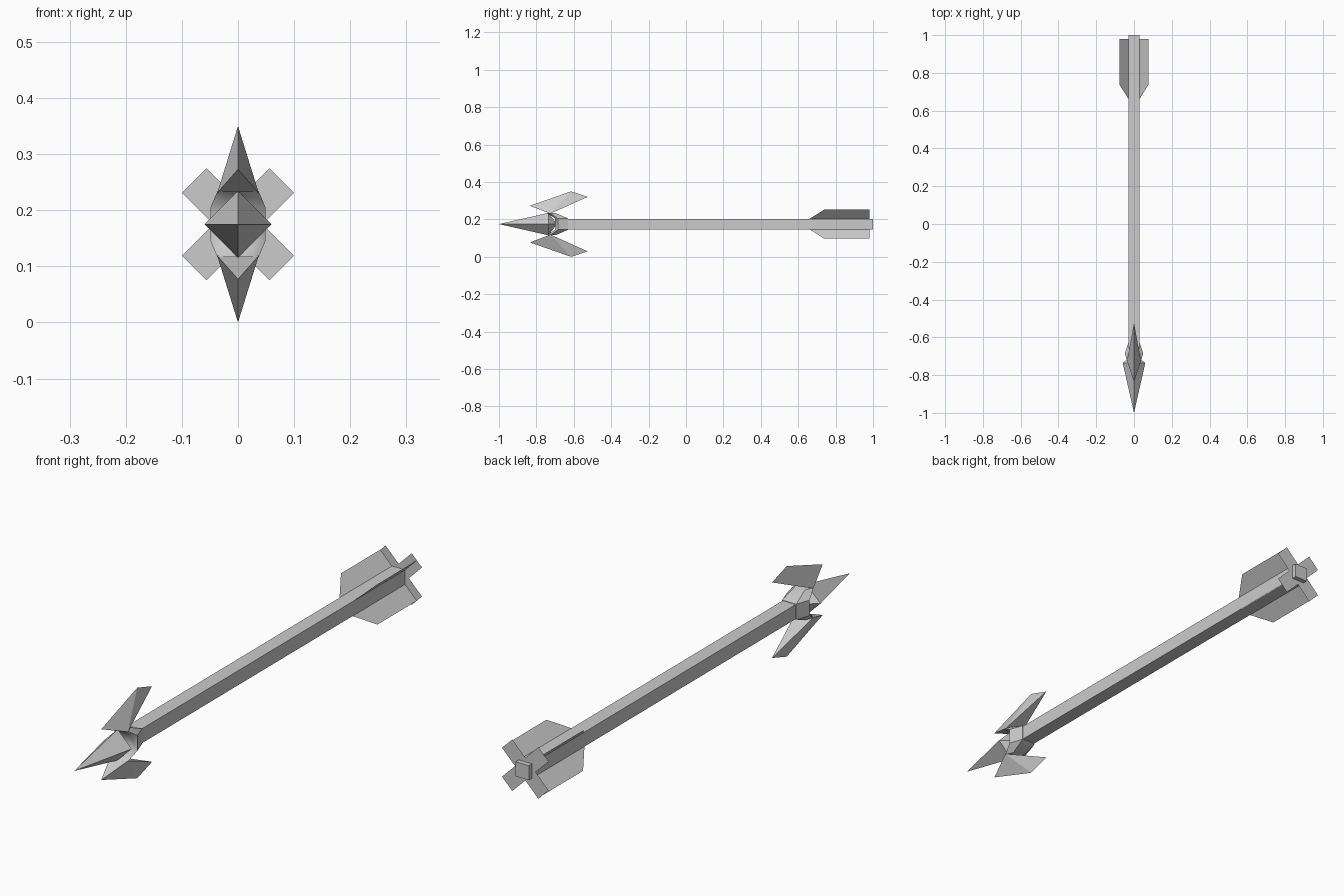
import bpy
import bmesh
import math

cube = bpy.data.objects.get("Cube")
if cube:
    bpy.data.objects.remove(cube, do_unlink=True)

AXIS = 0.175  # height of the shaft's centre line

grey = bpy.data.materials.new("plain_grey")
grey.use_nodes = True
grey.diffuse_color = (0.6, 0.6, 0.6, 1)
grey.node_tree.nodes["Principled BSDF"].inputs["Base Color"].default_value = (0.6, 0.6, 0.6, 1)


def make(name, points, faces, solid=True):
    """Build a mesh around the shaft's centre line."""
    bm = bmesh.new()
    verts = [bm.verts.new(p) for p in points]
    for face in faces:
        bm.faces.new([verts[i] for i in face])
    if solid:
        bmesh.ops.recalc_face_normals(bm, faces=bm.faces[:])
    mesh = bpy.data.meshes.new(name)
    bm.to_mesh(mesh)
    bm.free()
    mesh.materials.append(grey)
    obj = bpy.data.objects.new(name, mesh)
    obj.location.z = AXIS
    bpy.context.collection.objects.link(obj)
    return obj


def loft(name, rings):
    """Join rings of equal size and cap both ends."""
    n = len(rings[0])
    faces = [(r * n + i, r * n + (i + 1) % n, (r + 1) * n + (i + 1) % n, (r + 1) * n + i)
             for r in range(len(rings) - 1) for i in range(n)]
    faces += [tuple(range(n)), tuple(range((len(rings) - 1) * n, len(rings) * n))]
    return make(name, [p for ring in rings for p in ring], faces)


# Square shaft
h = 0.028
loft("shaft", [[(-h, y, -h), (h, y, -h), (h, y, h), (-h, y, h)] for y in (-0.66, 1.0)])

# Arrow tip: long four-sided point with a short back point
r = 0.06
corners = [(r, -0.735, 0), (0, -0.735, r), (-r, -0.735, 0), (0, -0.735, -r)]
make("arrow_tip", corners + [(0, -1, 0), (0, -0.69, 0)],
     [(i, (i + 1) % 4, end) for i in range(4) for end in (4, 5)])

# Barbs swept back above and below the tip
for name, s in (("upper_barb", 1), ("lower_barb", -1)):
    front, peak, rear = (0, -0.835, 0.098 * s), (0, -0.615, 0.175 * s), (0, -0.525, 0.146 * s)
    sides = [(0.037, -0.725, 0.056 * s), (-0.037, -0.725, 0.056 * s)]
    make(name, [front, peak, rear] + sides,
         [(0, 1, 3), (1, 2, 3), (0, 1, 4), (1, 2, 4), (0, 3, 4), (2, 3, 4)])

# Crescent collar carrying both barbs: height, rear y, middle y, front y, half widths
levels = [(0.058, -0.695, -0.725, -0.74, 0.022, 0.037),
          (0.03, -0.63, -0.685, -0.70, 0.03, 0.049)]
rings = []
for s, order in ((-1, levels), (1, levels[::-1])):
    for z, rear, mid, front, narrow, wide in order:
        rings.append([(narrow, rear, z * s), (wide, mid, z * s), (narrow, front, z * s),
                      (-narrow, front, z * s), (-wide, mid, z * s), (-narrow, rear, z * s)])
collar = loft("collar", rings)
bpy.ops.object.select_all(action="DESELECT")
collar.select_set(True)
bpy.context.view_layer.objects.active = collar
bpy.ops.object.shade_smooth_by_angle(angle=math.radians(40))

# Four thin diagonal fins and the cross-shaped plate at their rear
profile = [(0.028, 0.66), (0.078, 0.74), (0.078, 0.98), (0.028, 0.98)]
cross = []
for i, side in enumerate(("upper_left", "upper_right", "lower_right", "lower_left")):
    a = math.radians(45 + 90 * i)
    c, s = math.cos(a), math.sin(a)
    make(side + "_fin", [(d * math.copysign(1, c), y, d * math.copysign(1, s)) for d, y in profile],
         [(0, 1, 2, 3)], solid=False)
    for along, across in ((0.11, -0.031), (0.11, 0.031), (0.031, 0.031)):
        cross.append((along * c - across * s, 0.981, along * s + across * c))
make("fin_end_cross", cross, [tuple(range(len(cross)))], solid=False)
